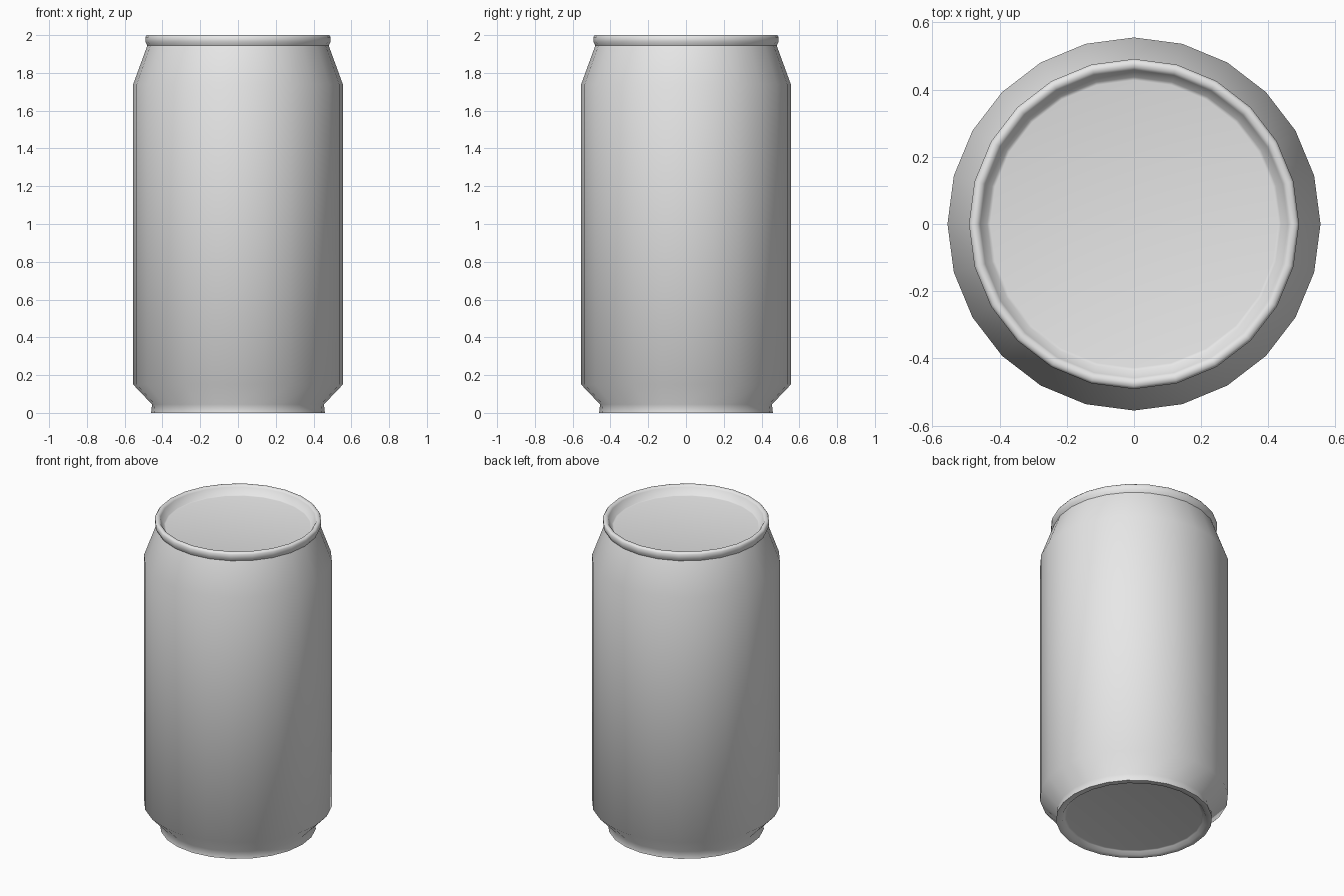
import bpy, bmesh, math

SIDES = 24

old = bpy.data.objects.get("Cube")
if old:
    bpy.data.objects.remove(old, do_unlink=True)

# One plain metal colour
metal = bpy.data.materials.new("light_grey_metal")
metal.use_nodes = True
grey = (0.8, 0.8, 0.8, 1.0)
metal.diffuse_color = grey
metal.node_tree.nodes["Principled BSDF"].inputs["Base Color"].default_value = grey


def lathe(name, profile):
    """Turn a (radius, height) profile around z; radius 0 makes a pole."""
    bm = bmesh.new()
    rings = []
    for r, z in profile:
        if r == 0:
            rings.append([bm.verts.new((0, 0, z))] * SIDES)
        else:
            angles = [math.tau * i / SIDES for i in range(SIDES)]
            rings.append([bm.verts.new((r * math.cos(a), r * math.sin(a), z))
                          for a in angles])
    for low, high in zip(rings, rings[1:]):
        for i in range(SIDES):
            j = (i + 1) % SIDES
            corners = dict.fromkeys((low[i], low[j], high[j], high[i]))
            bm.faces.new(list(corners))
    mesh = bpy.data.meshes.new(name)
    bm.to_mesh(mesh)
    bm.free()
    mesh.materials.append(metal)
    obj = bpy.data.objects.new(name, mesh)
    bpy.context.collection.objects.link(obj)
    bpy.ops.object.select_all(action="DESELECT")
    obj.select_set(True)
    bpy.context.view_layer.objects.active = obj
    bpy.ops.object.shade_smooth_by_angle(angle=math.radians(60))
    return obj


# Recessed base, foot ring, flare, straight wall and tapered neck
lathe("can_body", [
    (0, 0.02), (0.40, 0.02), (0.412, 0.018), (0.425, 0.0),
    (0.46, 0.0), (0.455, 0.045),
    (0.555, 0.15), (0.555, 1.74), (0.48, 1.945),
])

# Rolled rim dropping to the sunken lid
lathe("rim_and_lid", [
    (0.48, 1.945), (0.491, 1.965), (0.491, 1.99), (0.483, 2.0),
    (0.467, 2.0), (0.458, 1.99),
    (0.437, 1.947), (0.428, 1.945), (0, 1.945),
])
